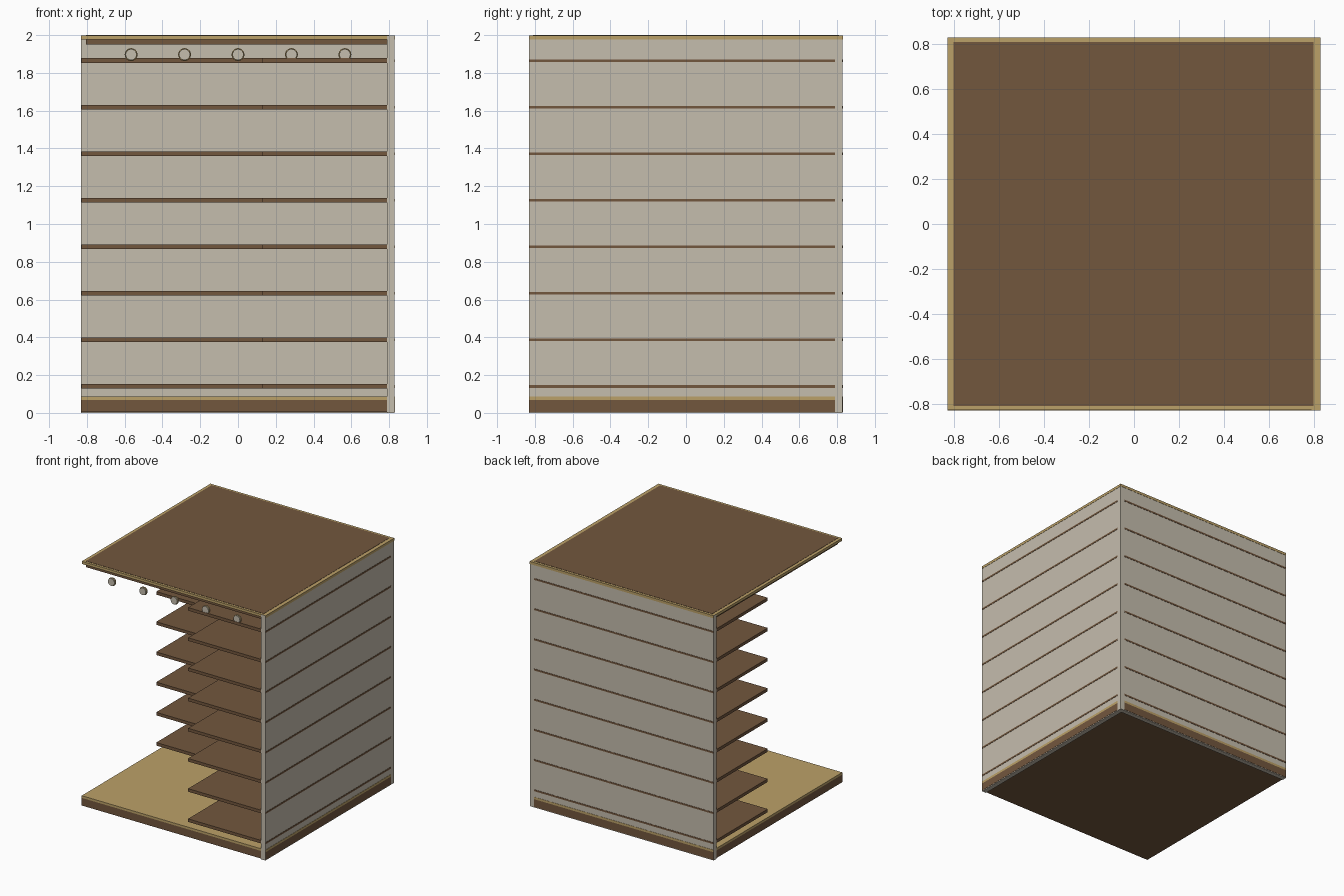
import bpy, math

if "Cube" in bpy.data.objects:
    bpy.data.objects.remove(bpy.data.objects["Cube"])


def material(name, rgb):
    m = bpy.data.materials.new(name)
    m.diffuse_color = (*rgb, 1)
    m.use_nodes = True
    m.node_tree.nodes["Principled BSDF"].inputs["Base Color"].default_value = m.diffuse_color
    return m


PLASTER = material("warm_grey", (0.56, 0.51, 0.42))
BROWN = material("dark_wood", (0.171, 0.095, 0.048))
TAN = material("pale_wood", (0.50, 0.355, 0.14))


def box(name, x, y, z, mat):
    """Box from (min, max) ranges on each axis."""
    bpy.ops.mesh.primitive_cube_add(size=1, location=[(a + b) / 2 for a, b in (x, y, z)])
    o = bpy.context.object
    o.name = name
    o.scale = [b - a for a, b in (x, y, z)]
    bpy.ops.object.transform_apply(location=False, rotation=False, scale=True)
    o.data.materials.append(mat)
    return o


E = 0.83      # outer edge
W = 0.828     # wall outer face, just inside the trim
I = 0.79      # inner wall face

# Two walls forming a corner
box("right_wall", (I, W), (-E, W), (0, 1.997), PLASTER)
box("back_wall", (-E, I), (I, W), (0, 1.997), PLASTER)

# Base slab and floor, showing as bands on the outer walls
for name, z, mat in (("base", (0.006, 0.068), BROWN), ("floor", (0.068, 0.086), TAN)):
    box(name, (-E, I), (-E, I), z, mat)
    box(name + "_right_band", (W, E), (-E, I), z, mat)
    box(name + "_back_band", (-E, I), (W, E), z, mat)

# Roof board with brown inset panel
box("roof_board", (-E, E), (-0.829, E), (1.977, 1.998), TAN)
box("roof_panel", (-0.805, 0.8), (-0.81, 0.81), (1.95, 2.0), BROWN)

# Shelves along both walls, with thin lines on the outside
for i in range(8):
    z = 0.141 + i * 0.2463
    zs = (z - 0.0125, z + 0.0125)
    zl = (z - 0.008, z + 0.006)
    box(f"back_shelf_{i}", (-E + 0.001, 0.13), (0.13, I), zs, BROWN)
    box(f"right_shelf_{i}", (0.13, I), (-E + 0.001, I), zs, BROWN)
    box(f"right_line_{i}", (W, E), (-E, I), zl, BROWN)
    box(f"back_line_{i}", (-E, I), (W, E), zl, BROWN)

# Row of round lamps under the roof front
for i in range(5):
    pos = ((i - 2) * 0.283, -0.815, 1.897)
    bpy.ops.mesh.primitive_cylinder_add(vertices=24, radius=0.029, depth=0.024,
                                        location=pos, rotation=(math.pi / 2, 0, 0))
    o = bpy.context.object
    o.name = f"lamp_{i}"
    o.data.materials.append(PLASTER)
    bpy.ops.object.shade_smooth_by_angle()
    bpy.ops.mesh.primitive_torus_add(major_segments=24, minor_segments=8, major_radius=0.030,
                                     minor_radius=0.004, location=pos,
                                     rotation=(math.pi / 2, 0, 0))
    o = bpy.context.object
    o.name = f"lamp_ring_{i}"
    o.data.materials.append(TAN)
    bpy.ops.object.shade_smooth_by_angle()
